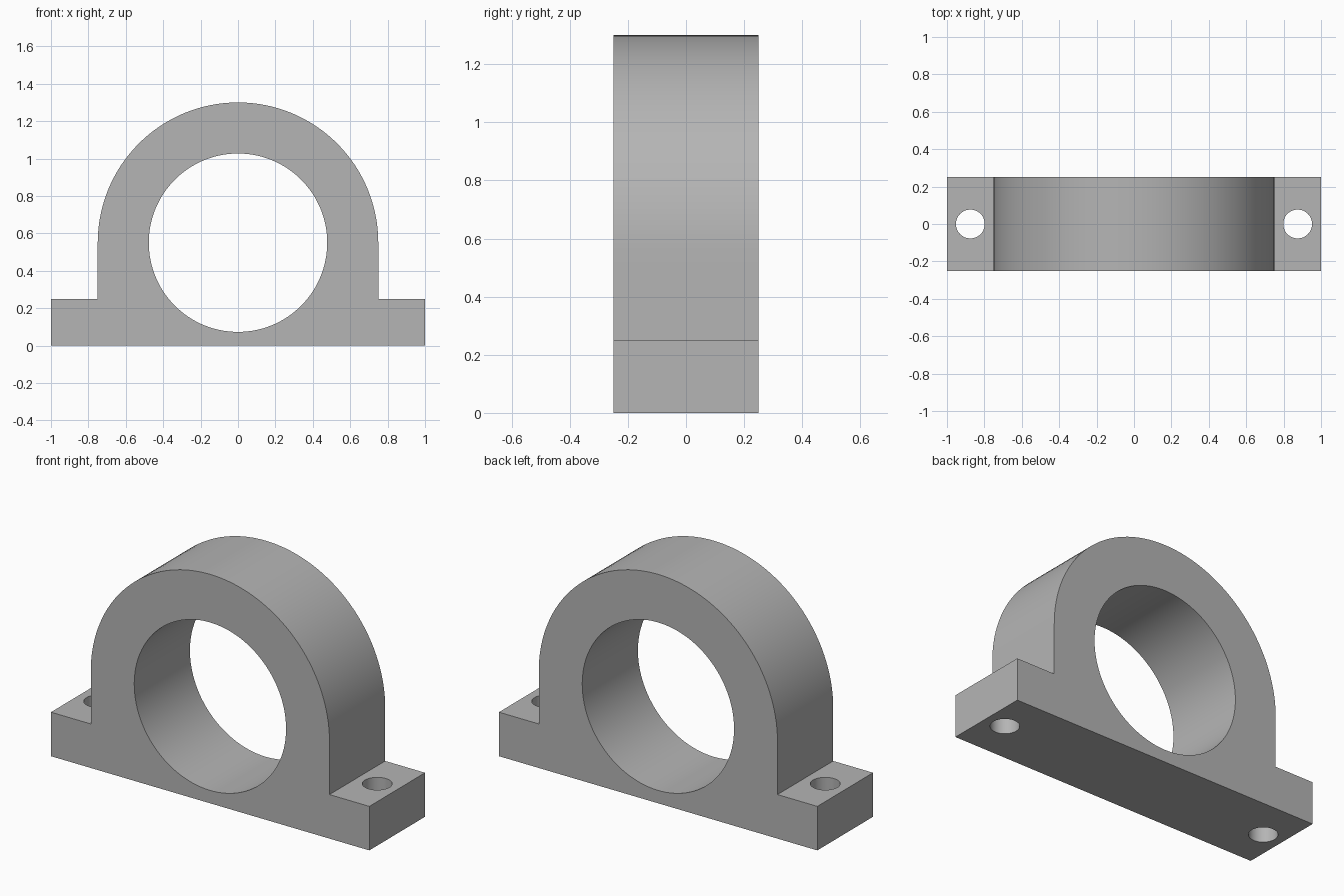
import bpy
import bmesh
from math import sin, cos, pi

cube = bpy.data.objects.get("Cube")
if cube:
    bpy.data.objects.remove(cube, do_unlink=True)

DEPTH = 0.5
FOOT_HEIGHT = 0.25
ARCH_RADIUS = 0.75
ARCH_CENTRE = 0.55
BORE_RADIUS = 0.477
BOLT_RADIUS = 0.077
BOLT_X = 0.875

# Single grey material
grey = bpy.data.materials.new("plain grey")
grey.use_nodes = True
colour = (0.46, 0.46, 0.46, 1)
grey.diffuse_color = colour
grey.node_tree.nodes["Principled BSDF"].inputs["Base Color"].default_value = colour


def cutter(name, radius, location, rotation, segments):
    bpy.ops.mesh.primitive_cylinder_add(
        vertices=segments, radius=radius, depth=1,
        location=location, rotation=rotation)
    ob = bpy.context.object
    ob.name = name
    ob.hide_render = True
    ob.data.materials.append(grey)
    return ob


# Housing outline: feet, straight walls and round arch
steps = 64
arch = [(ARCH_RADIUS * cos(pi * i / steps),
         ARCH_CENTRE + ARCH_RADIUS * sin(pi * i / steps))
        for i in range(steps + 1)]
outline = ([(-1, 0), (1, 0), (1, FOOT_HEIGHT), (ARCH_RADIUS, FOOT_HEIGHT)]
           + arch + [(-ARCH_RADIUS, FOOT_HEIGHT), (-1, FOOT_HEIGHT)])

bm = bmesh.new()
front = bm.faces.new([bm.verts.new((x, -DEPTH / 2, z)) for x, z in outline])
extruded = bmesh.ops.extrude_face_region(bm, geom=[front], use_keep_orig=True)
back = [v for v in extruded["geom"] if isinstance(v, bmesh.types.BMVert)]
bmesh.ops.translate(bm, verts=back, vec=(0, DEPTH, 0))
bmesh.ops.recalc_face_normals(bm, faces=bm.faces)
mesh = bpy.data.meshes.new("bearing_housing")
bm.to_mesh(mesh)
bm.free()
mesh.materials.append(grey)
housing = bpy.data.objects.new("bearing_housing", mesh)
bpy.context.collection.objects.link(housing)

# Shaft bore and the two bolt holes
cutters = [cutter("bore_cutter", BORE_RADIUS, (0, 0, ARCH_CENTRE),
                  (pi / 2, 0, 0), 128)]
for side, x in (("left", BOLT_X), ("right", -BOLT_X)):
    cutters.append(cutter(side + "_bolt_cutter", BOLT_RADIUS, (x, 0, 0.1),
                          (0, 0, 0), 48))

bpy.ops.object.select_all(action="DESELECT")
housing.select_set(True)
bpy.context.view_layer.objects.active = housing
for tool in cutters:
    cut = housing.modifiers.new(tool.name, "BOOLEAN")
    cut.operation = "DIFFERENCE"
    cut.solver = "EXACT"
    cut.object = tool
    bpy.ops.object.modifier_apply(modifier=cut.name)
for tool in cutters:
    bpy.data.objects.remove(tool, do_unlink=True)

# Smooth curved walls, crisp rims
bpy.ops.object.shade_smooth_by_angle(angle=pi / 6)
